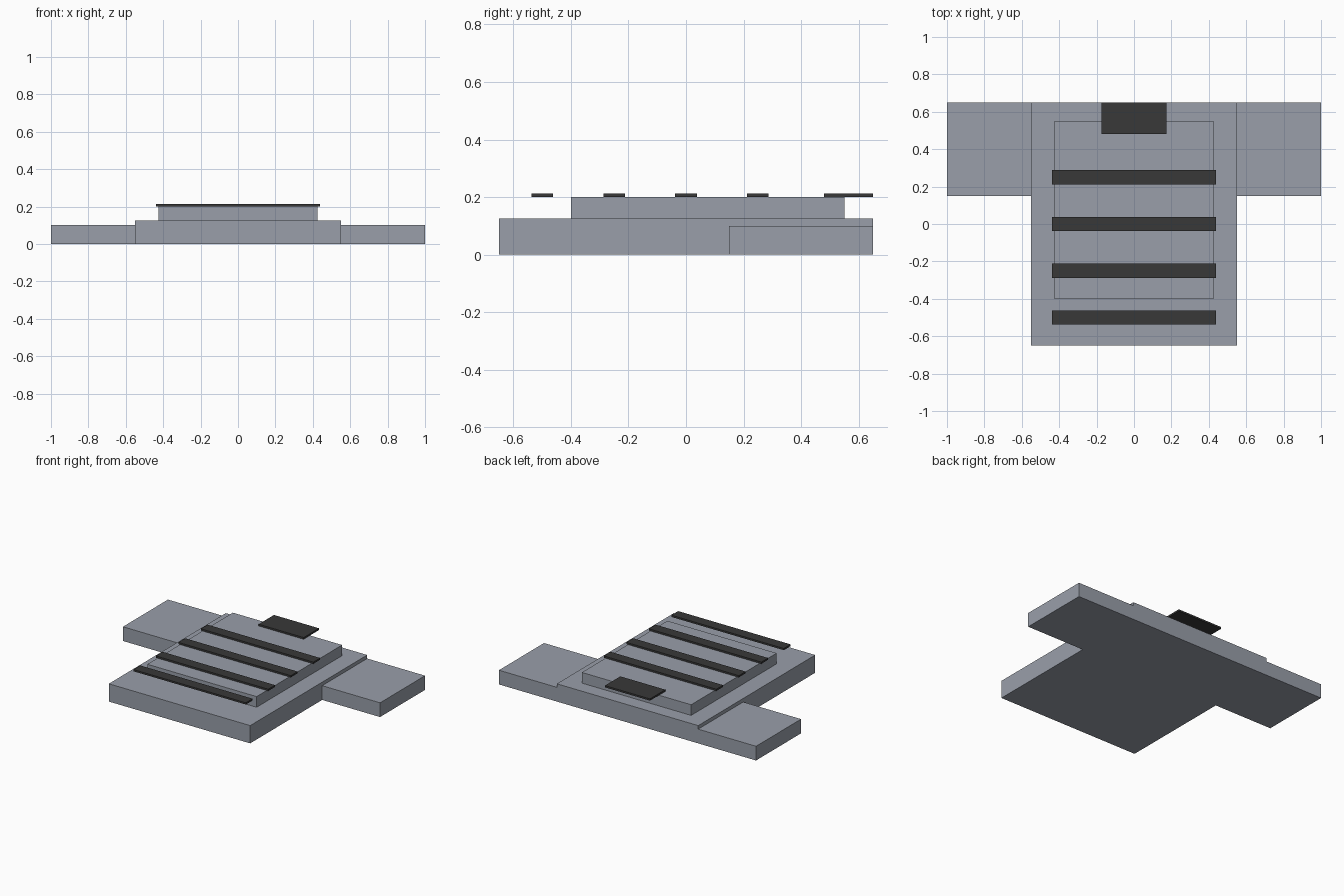
import bpy

cube = bpy.data.objects.get("Cube")
if cube:
    bpy.data.objects.remove(cube, do_unlink=True)


def make_material(name, colour):
    mat = bpy.data.materials.new(name)
    mat.use_nodes = True
    mat.diffuse_color = colour
    mat.node_tree.nodes["Principled BSDF"].inputs["Base Color"].default_value = colour
    return mat


def box(name, x, y, z, mat):
    """Flat-faced block spanning the given (min, max) ranges."""
    bpy.ops.mesh.primitive_cube_add(size=1)
    ob = bpy.context.object
    ob.name = name
    ob.location = [(a + b) / 2 for a, b in (x, y, z)]
    ob.scale = [b - a for a, b in (x, y, z)]
    bpy.ops.object.transform_apply(location=False, rotation=False, scale=True)
    ob.data.materials.append(mat)
    return ob


grey = make_material("blue grey", (0.32, 0.345, 0.40, 1))
dark = make_material("charcoal", (0.04, 0.04, 0.04, 1))

# Stepped body with a raised panel
box("body", (-0.55, 0.55), (-0.65, 0.65), (0, 0.125), grey)
box("raised_panel", (-0.425, 0.425), (-0.4, 0.55), (0.125, 0.2), grey)

# Side wings, flush with the back edge
box("left_wing", (0.55, 1), (0.15, 0.65), (0, 0.1), grey)
box("right_wing", (-1, -0.55), (0.15, 0.65), (0, 0.1), grey)

# Thin dark bars level with the panel top
top = (0.2, 0.2125)
for i in range(4):
    y = -0.5 + 0.25 * i
    box(f"stripe_{i + 1}", (-0.4375, 0.4375), (y - 0.0375, y + 0.0375), top, dark)

# Dark tab at the back edge
box("back_tab", (-0.175, 0.175), (0.48, 0.65), top, dark)
